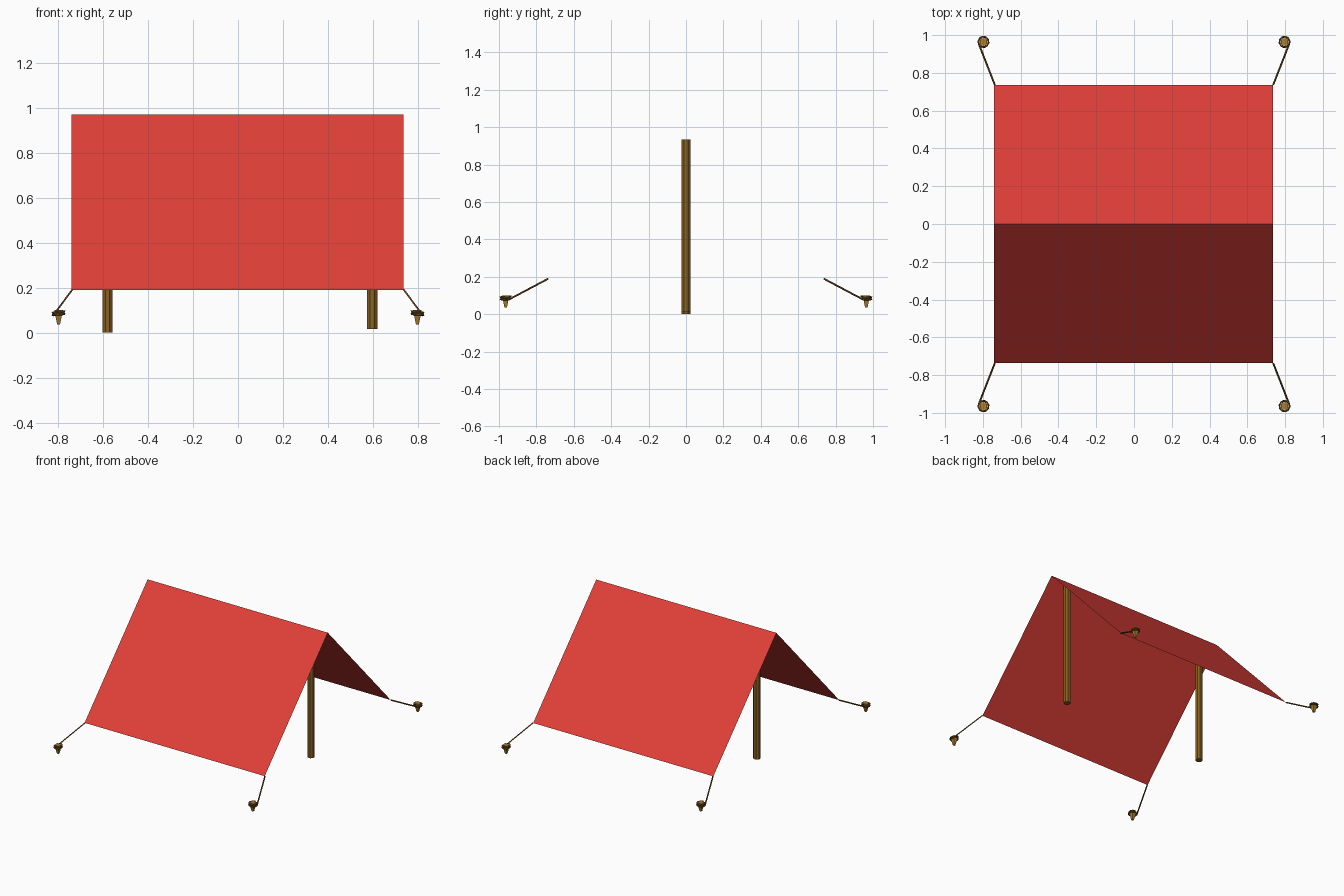
import bpy, bmesh, math

if "Cube" in bpy.data.objects:
    bpy.data.objects.remove(bpy.data.objects["Cube"])


def material(name, color):
    m = bpy.data.materials.new(name)
    m.diffuse_color = (*color, 1)
    m.use_nodes = True
    m.node_tree.nodes["Principled BSDF"].inputs["Base Color"].default_value = m.diffuse_color
    return m


RED = material("red_canvas", (0.75, 0.05, 0.04))
WOOD = material("pole_wood", (0.25, 0.12, 0.015))
PEG = material("peg_wood", (0.42, 0.2, 0.03))
ROPE = material("rope_fibre", (0.16, 0.08, 0.015))


def finish(bm, name, mat):
    mesh = bpy.data.meshes.new(name)
    bm.to_mesh(mesh)
    bm.free()
    mesh.materials.append(mat)
    ob = bpy.data.objects.new(name, mesh)
    bpy.context.collection.objects.link(ob)
    return ob


def tapered(name, x, y, z0, z1, r0, r1, sides, mat, turn=0):
    bm = bmesh.new()
    bmesh.ops.create_cone(bm, cap_ends=True, segments=sides,
                          radius1=r0, radius2=r1, depth=z1 - z0)
    ob = finish(bm, name, mat)
    ob.location = (x, y, (z0 + z1) / 2)
    ob.rotation_euler.z = turn
    return ob


# Canvas: single folded sheet, ridge along x
bm = bmesh.new()
rows = [[bm.verts.new((x, y, z)) for x in (-0.74, 0.735)]
        for y, z in ((-0.737, 0.19), (0, 0.97), (0.737, 0.19))]
for a, b in zip(rows, rows[1:]):
    bm.faces.new((a[0], a[1], b[1], b[0]))
finish(bm, "canvas_sheet", RED)

# Poles under the ridge
tapered("left_pole", -0.58, 0, 0.0, 0.93, 0.025, 0.025, 8, WOOD, math.pi / 8)
tapered("right_pole", 0.597, 0, 0.015, 0.935, 0.025, 0.025, 8, WOOD, math.pi / 8)

# Pegs and guy ropes at the four corners
PX, PY = 0.797, 0.964
for sx, side in ((-1, "left"), (1, "right")):
    for sy, end in ((-1, "front"), (1, "back")):
        tapered(f"{end}_{side}_peg", sx * PX, sy * PY, 0.035, 0.1,
                0.009, 0.027, 4, PEG, math.pi / 4)

        # Rope runs from the canvas corner, then winds round the peg
        path = [(0.737, 0.737, 0.19)]
        steps = 18
        for i in range(steps + 1):
            a = math.radians(-30 + 660 * i / steps)
            path.append((PX + 0.027 * math.cos(a), PY + 0.028 * math.sin(a),
                         0.077 + 0.02 * i / steps))
        curve = bpy.data.curves.new(f"{end}_{side}_rope", "CURVE")
        curve.dimensions = "3D"
        curve.bevel_depth = 0.005
        curve.bevel_resolution = 0
        curve.use_fill_caps = True
        spline = curve.splines.new("POLY")
        spline.points.add(len(path) - 1)
        for p, (x, y, z) in zip(spline.points, path):
            p.co = (sx * x, sy * y, z, 1)
        curve.materials.append(ROPE)
        ob = bpy.data.objects.new(curve.name, curve)
        bpy.context.collection.objects.link(ob)
